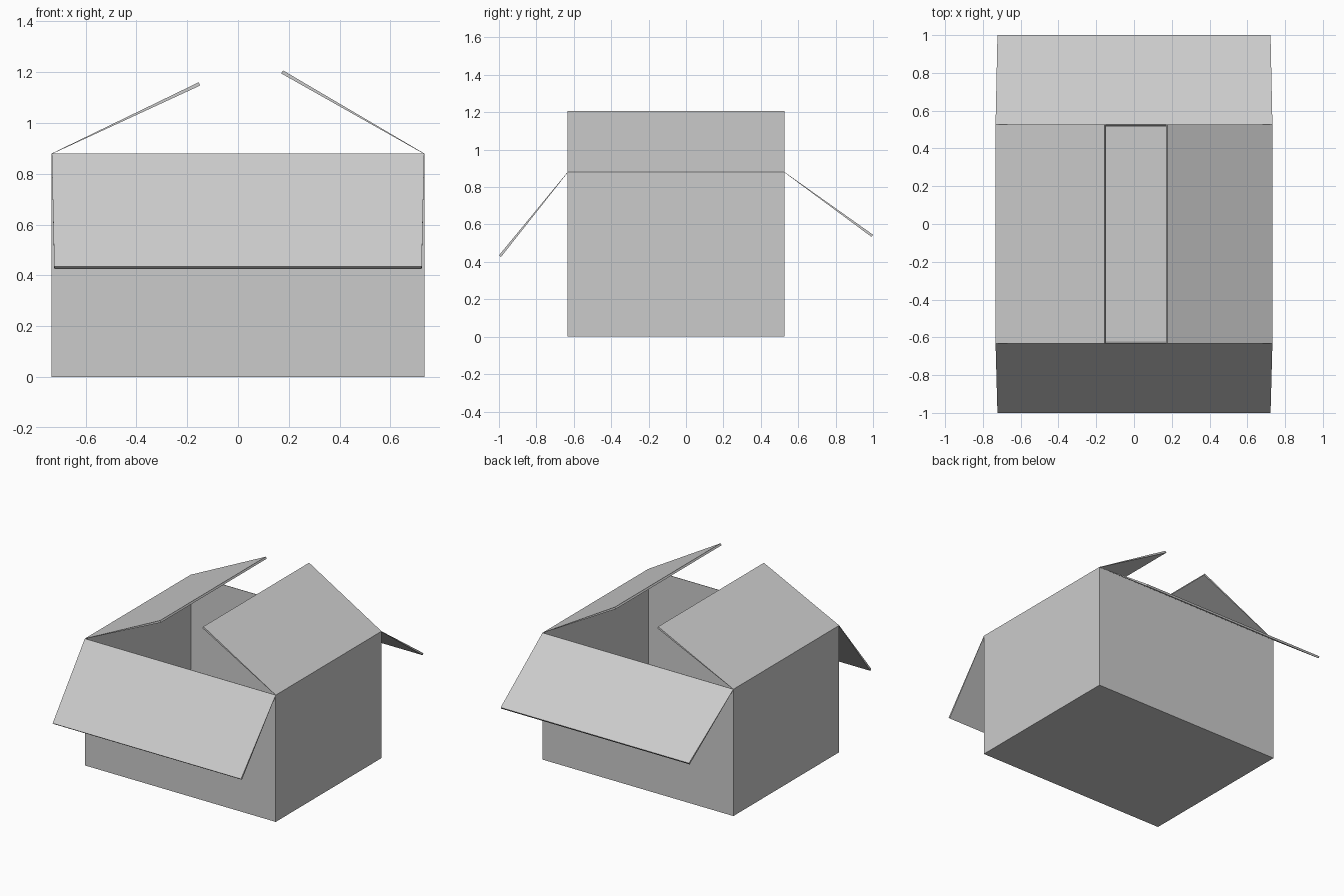
import bpy
import bmesh
from mathutils import Vector

cube = bpy.data.objects.get("Cube")
if cube:
    bpy.data.objects.remove(cube, do_unlink=True)

# Single card colour
card = bpy.data.materials.new("card_grey")
card.use_nodes = True
colour = (0.6, 0.6, 0.6, 1)
card.diffuse_color = colour
card.node_tree.nodes["Principled BSDF"].inputs["Base Color"].default_value = colour

HALF_X, FRONT, BACK, TOP = 0.733, -0.633, 0.527, 0.88


def finish(name, bm):
    bmesh.ops.recalc_face_normals(bm, faces=bm.faces)
    mesh = bpy.data.meshes.new(name)
    bm.to_mesh(mesh)
    bm.free()
    mesh.materials.append(card)
    obj = bpy.data.objects.new(name, mesh)
    bpy.context.collection.objects.link(obj)
    return obj


def ring(bm, z, inset):
    x = HALF_X - inset
    f, b = FRONT + inset, BACK - inset
    return [bm.verts.new((px, py, z)) for px, py in ((-x, f), (x, f), (x, b), (-x, b))]


# Open box: outer walls, narrow rim, inner walls and floor
bm = bmesh.new()
rings = [ring(bm, 0, 0), ring(bm, TOP, 0), ring(bm, TOP, 0.003), ring(bm, 0.01, 0.01)]
for low, high in zip(rings, rings[1:]):
    for i in range(4):
        j = (i + 1) % 4
        bm.faces.new((low[i], low[j], high[j], high[i]))
bm.faces.new(rings[0])
bm.faces.new(rings[-1])
finish("box_body", bm)


def flap(name, hinge_a, hinge_b, tip_a, tip_b):
    """Card panel that thickens from a thin hinge to its free edge."""
    a, b, c, d = map(Vector, (hinge_a, hinge_b, tip_b, tip_a))
    normal = (b - a).cross(d - a).normalized()
    if normal.z < 0:
        normal.negate()
    bm = bmesh.new()
    upper = [bm.verts.new(p) for p in (a, b, c, d)]
    lower = [bm.verts.new(p - normal * t) for p, t in
             ((a, 0.002), (b, 0.002), (c, 0.014), (d, 0.014))]
    bm.faces.new(upper)
    bm.faces.new(lower)
    for i in range(4):
        j = (i + 1) % 4
        bm.faces.new((upper[i], upper[j], lower[j], lower[i]))
    finish(name, bm)


# Side flaps lean inwards
for name, side, tip_x, tip_z in (("right_flap", -1, -0.155, 1.16), ("left_flap", 1, 0.177, 1.207)):
    x = side * HALF_X
    flap(name, (x, FRONT, TOP), (x, BACK, TOP), (tip_x, FRONT, tip_z), (tip_x, BACK, tip_z))

# Front and back flaps hang outwards and narrow slightly
TIP_X = 0.723
for name, y, tip_y, tip_z in (("front_flap", FRONT, -1, 0.435), ("back_flap", BACK, 1, 0.545)):
    flap(name, (-HALF_X, y, TOP), (HALF_X, y, TOP), (-TIP_X, tip_y, tip_z), (TIP_X, tip_y, tip_z))
